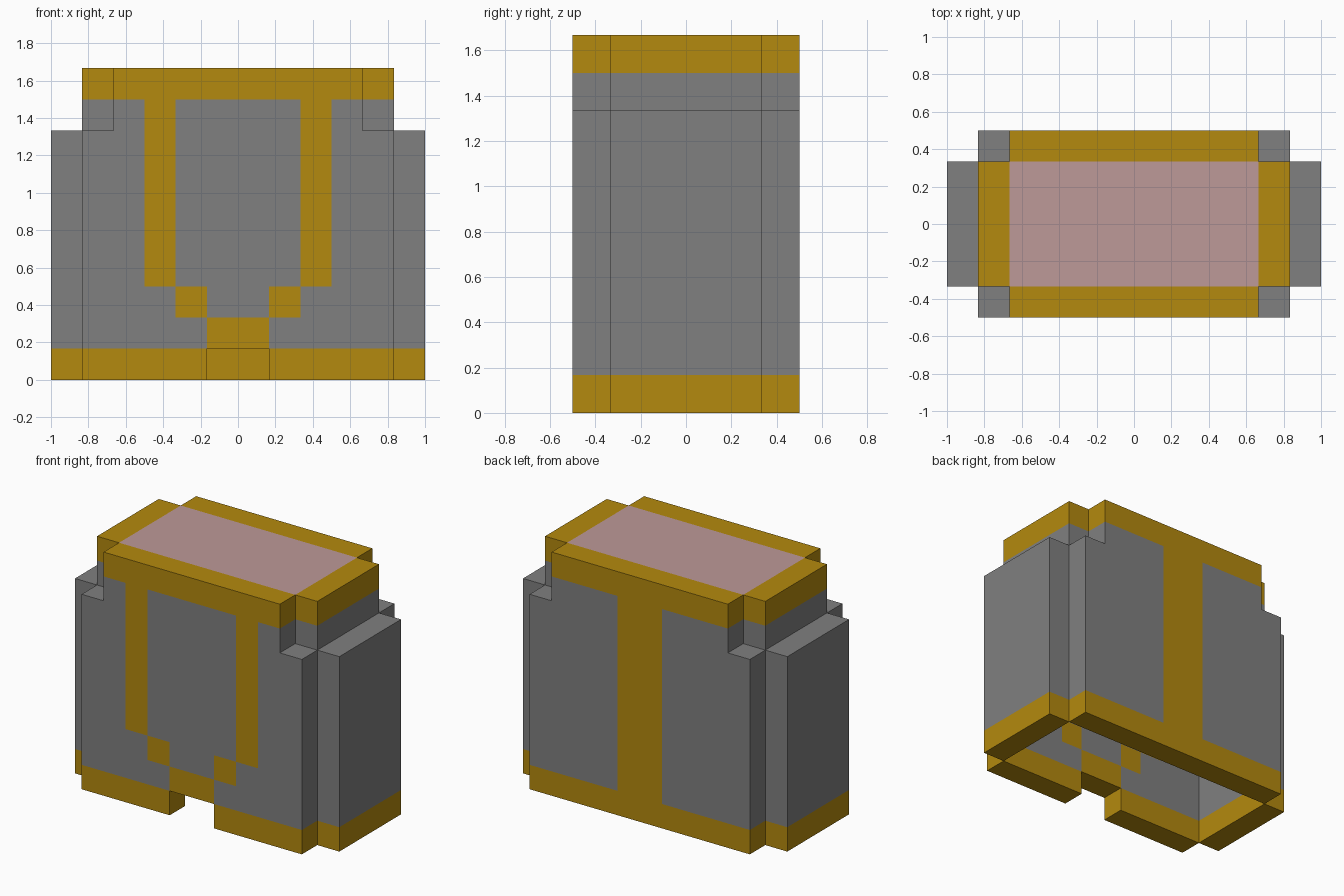
import bpy, bmesh
from mathutils import Vector

cube = bpy.data.objects.get("Cube")
if cube:
    bpy.data.objects.remove(cube, do_unlink=True)

U = 1 / 6                 # edge of one block
NX, NY, NZ = 12, 6, 10    # blocks along each axis
GREY, GOLD, PINK = range(3)


def material(name, rgb):
    m = bpy.data.materials.new(name)
    m.use_nodes = True
    m.diffuse_color = (*rgb, 1)
    bsdf = m.node_tree.nodes["Principled BSDF"]
    bsdf.inputs["Base Color"].default_value = (*rgb, 1)
    bsdf.inputs["Roughness"].default_value = 0.8
    return m


MATS = [material("grey", (0.214, 0.214, 0.214)),
        material("gold", (0.456, 0.251, 0.0044)),
        material("pink", (0.515, 0.319, 0.314))]


def block(xs, ys, zs):
    return {(x, y, z) for x in xs for y in ys for z in zs}


# Gold trim runs along the bottom and top courses of every wall
def trim(x, y, z):
    return GOLD if z in (0, NZ - 1) else GREY


# Front: two straps that step inwards to a centre clasp
def front_colour(x, y, z):
    side = x if x < NX // 2 else NX - 1 - x
    strap = (side == 3 and z >= 3) or (side == 4 and z == 2) or (side == 5 and z == 1)
    return GOLD if strap else trim(x, y, z)


# Back: one wide stripe down the middle
def back_colour(x, y, z):
    return GOLD if x in (5, 6) else trim(x, y, z)


def roof_colour(x, y, z):
    return PINK


def mirrored(cells):
    return {(NX - 1 - x, y, z) for x, y, z in cells}


# Walls are one block thick; the upper two courses step in at the corners
wall = block(range(1, 11), [0], range(8)) | block(range(2, 10), [0], range(8, 10))
front = wall - block([5, 6], [0], [0])
back = {(x, NY - 1, z) for x, y, z in wall}
right = block([0], range(1, 5), range(8)) | block([1], range(1, 5), range(8, 10))
roof = block(range(2, 10), range(1, 5), [9])

PARTS = [("front_wall", front, front_colour),
         ("back_wall", back, back_colour),
         ("right_wall", right, trim),
         ("left_wall", mirrored(right), trim),
         ("roof_panel", roof, roof_colour)]
SOLID = set().union(*(cells for _, cells, _ in PARTS))


def build(name, cells, colour):
    bm = bmesh.new()
    for cell in sorted(cells):
        centre = Vector(cell) + Vector((0.5, 0.5, 0.5))
        for axis in range(3):
            for sign in (-1, 1):
                n = Vector((0, 0, 0))
                n[axis] = sign
                # Only faces open to the air are made
                if tuple(int(c + d) for c, d in zip(cell, n)) in SOLID:
                    continue
                u = Vector((0, 0, 0))
                u[(axis + 1) % 3] = 0.5
                v = n.cross(u)
                mid = centre + n * 0.5
                corners = [mid - u - v, mid + u - v, mid + u + v, mid - u + v]
                face = bm.faces.new([bm.verts.new(((c.x - NX / 2) * U,
                                                   (c.y - NY / 2) * U,
                                                   c.z * U)) for c in corners])
                face.material_index = colour(*cell)
    # Weld the blocks and merge flat areas of one colour
    bmesh.ops.remove_doubles(bm, verts=bm.verts, dist=0.001)
    bmesh.ops.dissolve_limit(bm, angle_limit=0.01, verts=bm.verts,
                             edges=bm.edges, delimit={'MATERIAL'})
    mesh = bpy.data.meshes.new(name)
    bm.to_mesh(mesh)
    bm.free()
    for m in MATS:
        mesh.materials.append(m)
    bpy.context.collection.objects.link(bpy.data.objects.new(name, mesh))


for part in PARTS:
    build(*part)
